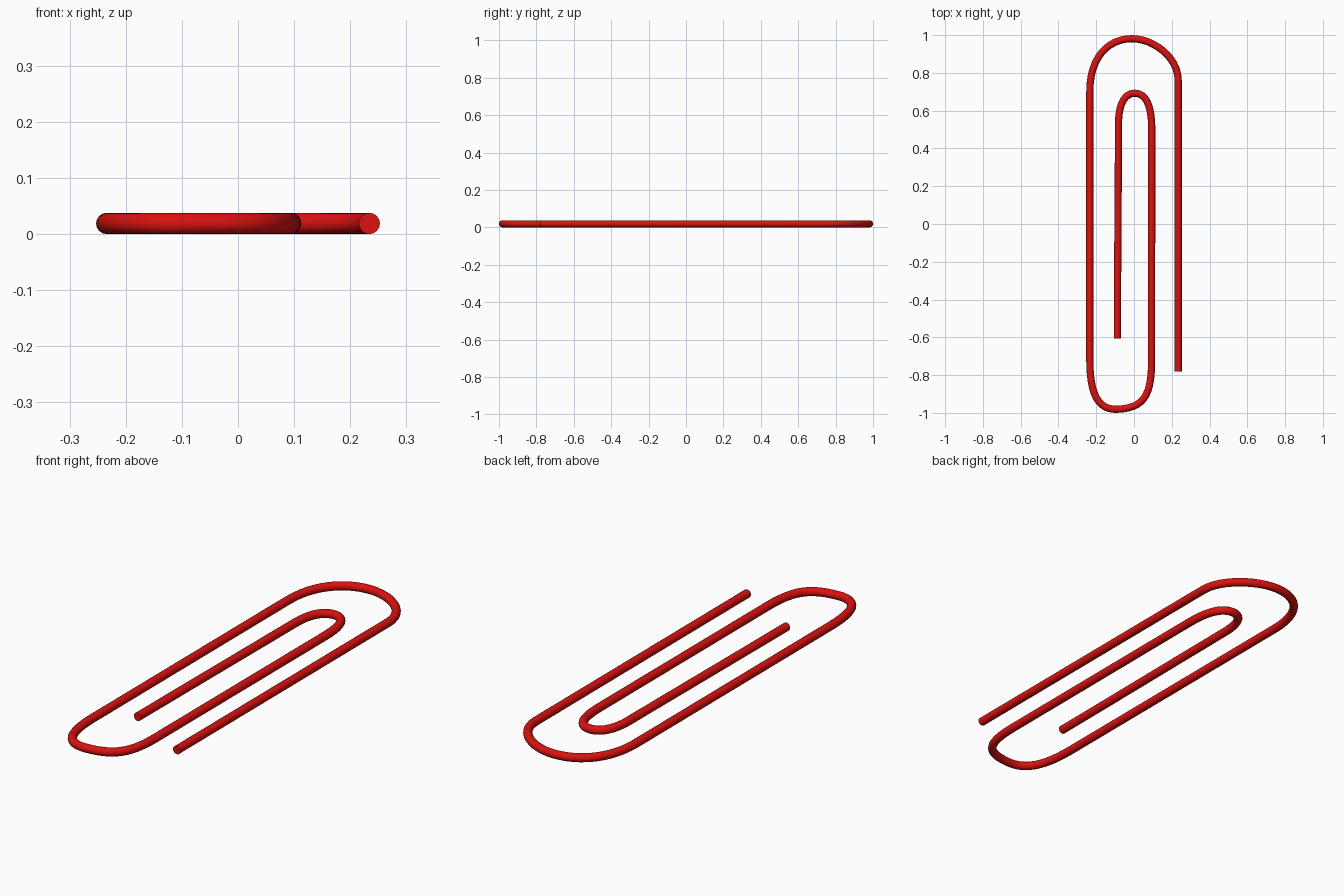
import bpy

if "Cube" in bpy.data.objects:
    bpy.data.objects.remove(bpy.data.objects["Cube"])

R = 0.019  # wire radius

# Wire path: (point, incoming handle, outgoing handle) in the ground plane
path = [
    ((0.234, -0.78), (0.234, -0.85), (0.234, -0.30)),    # outer free end
    ((0.234, 0.76), (0.234, 0.30), (0.234, 0.885)),      # outer loop begins
    ((-0.01, 0.981), (0.10, 0.981), (-0.14, 0.981)),     # top of outer loop
    ((-0.234, 0.70), (-0.234, 0.88), (-0.234, 0.25)),    # left leg
    ((-0.234, -0.72), (-0.234, -0.25), (-0.234, -0.90)),  # bottom loop begins
    ((-0.09, -0.981), (-0.19, -0.985), (0.04, -0.974)),  # bottom of loop
    ((0.093, -0.73), (0.093, -0.925), (0.093, -0.30)),   # inner right leg
    ((0.094, 0.50), (0.094, 0.10), (0.094, 0.63)),       # inner loop begins
    ((0.004, 0.692), (0.062, 0.692), (-0.050, 0.692)),   # top of inner loop
    ((-0.082, 0.53), (-0.082, 0.635), (-0.083, 0.20)),   # inner left leg
    ((-0.088, -0.605), (-0.087, -0.20), (-0.088, -0.70)),  # inner free end
]

curve = bpy.data.curves.new("clip_wire", "CURVE")
curve.dimensions = "3D"
curve.bevel_depth = R
curve.bevel_resolution = 6
curve.use_fill_caps = True
spline = curve.splines.new("BEZIER")
spline.resolution_u = 12
spline.bezier_points.add(len(path) - 1)
for bp, (co, left, right) in zip(spline.bezier_points, path):
    bp.handle_left_type = bp.handle_right_type = "FREE"
    bp.co = (*co, R)
    bp.handle_left = (*left, R)
    bp.handle_right = (*right, R)

# Red wire, turned into a smooth mesh with crisp cut ends
red = bpy.data.materials.new("red")
red.diffuse_color = (0.70, 0.006, 0.005, 1)
red.use_nodes = True
red.node_tree.nodes["Principled BSDF"].inputs["Base Color"].default_value = red.diffuse_color
curve.materials.append(red)
wire = bpy.data.objects.new("clip_wire", curve)
bpy.context.collection.objects.link(wire)
bpy.context.view_layer.objects.active = wire
wire.select_set(True)
bpy.ops.object.convert(target="MESH")
bpy.ops.object.shade_smooth_by_angle()
